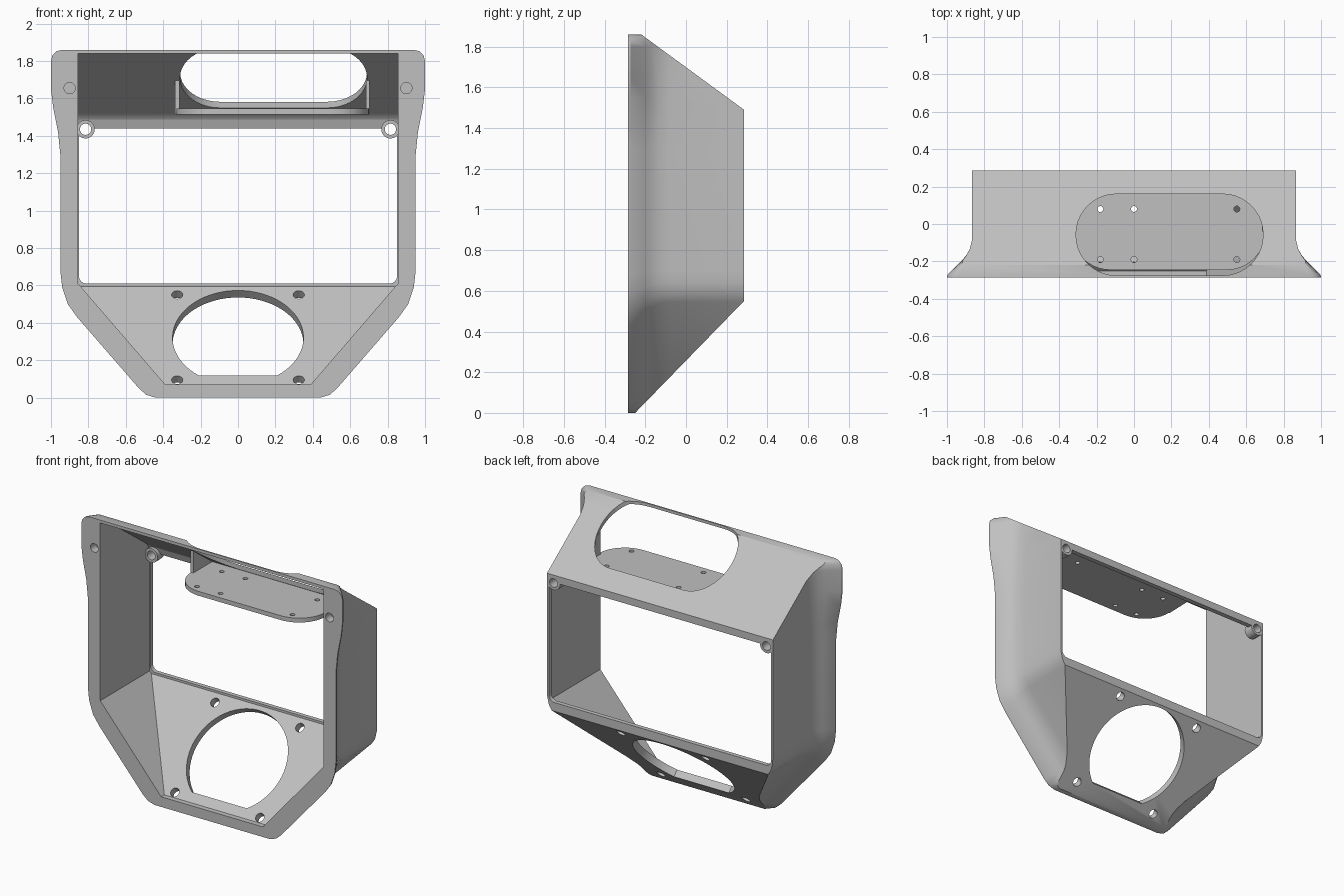
import bpy, bmesh
from math import sin, cos, pi, radians, asin
from mathutils import Vector

if "Cube" in bpy.data.objects:
    bpy.data.objects.remove(bpy.data.objects["Cube"])

grey = bpy.data.materials.new("light grey")
grey.use_nodes = True
grey.diffuse_color = (0.53, 0.53, 0.53, 1)
grey.node_tree.nodes["Principled BSDF"].inputs["Base Color"].default_value = (0.53, 0.53, 0.53, 1)

# Axes used to place a flat outline: u, v in the plane, w along the extrusion
X, Y, Z = Vector((1, 0, 0)), Vector((0, 1, 0)), Vector((0, 0, 1))
FRONT, SIDE, TOP = (X, Z, Y), (Y, Z, X), (X, Y, Z)
SLOPE = (X, (Y + Z).normalized(), (Z - Y).normalized())


def loft(name, rings):
    """Closed solid through rings of equal point count."""
    bm = bmesh.new()
    rows = [[bm.verts.new(p) for p in ring] for ring in rings]
    n = len(rows[0])
    for a, b in zip(rows, rows[1:]):
        for i in range(n):
            j = (i + 1) % n
            bm.faces.new((a[i], a[j], b[j], b[i]))
    bm.faces.new(rows[0])
    bm.faces.new(rows[-1])
    bmesh.ops.recalc_face_normals(bm, faces=bm.faces)
    mesh = bpy.data.meshes.new(name)
    bm.to_mesh(mesh)
    bm.free()
    obj = bpy.data.objects.new(name, mesh)
    bpy.context.collection.objects.link(obj)
    mesh.materials.append(grey)
    return obj


def prism(name, pts, axes, lo, hi, origin=(0, 0, 0)):
    u, v, w = axes
    o = Vector(origin)
    return loft(name, [[o + u * p[0] + v * p[1] + w * d for p in pts] for d in (lo, hi)])


def combine(obj, tool, operation="DIFFERENCE"):
    mod = obj.modifiers.new("combine", "BOOLEAN")
    mod.operation = operation
    mod.solver = "EXACT"
    mod.object = tool
    bpy.context.view_layer.objects.active = obj
    bpy.ops.object.modifier_apply(modifier=mod.name)
    bpy.data.objects.remove(tool)


def circle(r, cx=0, cy=0, n=32):
    return [(cx + r * cos(2 * pi * i / n), cy + r * sin(2 * pi * i / n)) for i in range(n)]


def rounded(x0, x1, y0, y1, r_low, r_high, n=10):
    """Rectangle outline with separate lower and upper corner radii."""
    pts = []
    for x, y, r, sx, sy, start in ((x1, y1, r_high, -1, -1, 0), (x0, y1, r_high, 1, -1, 90),
                                   (x0, y0, r_low, 1, 1, 180), (x1, y0, r_low, -1, 1, 270)):
        for i in range(n + 1 if r else 1):
            a = radians(start + 90 * i / n)
            pts.append((x + sx * r + r * cos(a), y + sy * r + r * sin(a)))
    return pts


def mirrored(half):
    return half + [(-x, z) for x, z in reversed(half)]


# Outer shell: flange outline flaring back into the narrower body
flange = mirrored([(.94, 1.86), (.97, 1.852), (.992, 1.83), (1, 1.8), (1, 1.65), (.988, 1.55),
                   (.962, 1.42), (.95, 1.3), (.95, .68), (.94, .59), (.91, .5), (.86, .43),
                   (.53, .05), (.49, .015), (.44, 0)])
body = mirrored([(.855, 1.86), (.86, 1.857), (.864, 1.85), (.865, 1.8), (.865, 1.65), (.865, 1.55),
                 (.865, 1.42), (.865, 1.3), (.865, .7), (.863, .64), (.85, .585), (.825, .545),
                 (.44, .1), (.41, .05), (.37, 0)])
flare = [(-.285, 1), (-.272, .98), (-.2, .44), (-.17, .25), (-.135, .1), (-.08, 0), (.285, 0)]
shell = loft("housing_shell", [[(b[0] + (f[0] - b[0]) * k, y, b[1] + (f[1] - b[1]) * k)
                                for f, b in zip(flange, body)] for y, k in flare])

# Sloped roof and sloped floor
combine(shell, prism("wedge", [(-.411, 2), (.4, 1.406), (.4, .668), (-.35, -.103)], SIDE, -2, 2),
        "INTERSECT")

# Hollow interior
cavity = prism("cavity", mirrored([(.84, 1.9), (.855, 1.88), (.855, .61), (.38, .06), (.33, 0)]),
               FRONT, -.5, .5)
combine(cavity, prism("cavity_side", [(-.4, 1.84), (-.235, 1.84), (.2, 1.52), (.235, 1.49),
                                      (.255, 1.43), (.255, .595), (-.25, .07), (-.4, .07)],
                      SIDE, -1, 1), "INTERSECT")
combine(shell, cavity)

# Rear window, with screw bosses in its upper corners
combine(shell, prism("window", rounded(-.85, .85, .61, 1.44, .04, .015), FRONT, .2, .4))
for s in (-1, 1):
    combine(shell, prism("boss", circle(.049, s * .815, 1.435), FRONT, .215, .284), "UNION")
    combine(shell, prism("boss_hole", circle(.03, s * .815, 1.435), FRONT, .1, .4))
    combine(shell, prism("flange_hole", circle(.03, s * .9, 1.655), FRONT, -.4, -.225))

# Long rounded slot through the roof
combine(shell, prism("slot", rounded(-.31, .69, -.275, .16, .215, .215), TOP, 1.5, 2))

# Round floor opening with a flat lower edge, and its four screw holes
low = asin(.8)
opening = [(.35 * cos(a), .35 * sin(a)) for a in
           [-low + (pi + 2 * low) * i / 56 for i in range(57)]]
combine(shell, prism("floor_opening", opening, SLOPE, -.2, .2, (0, -.008, .32)))
for x in (-.325, .325):
    for y, z in ((.212, .55), (-.226, .095)):
        combine(shell, prism("floor_hole", circle(.03, n=20), SLOPE, -.2, .06, (x, y, z)))

# Mounting plate hung below the slot
plate = prism("mounting_plate", rounded(-.33, .7, -.245, .2, .2, 0), TOP, 1.515, 1.545)
for x in (-.18, 0, .55):
    for y in (-.19, .08):
        combine(plate, prism("plate_hole", circle(.016, x, y, 16), TOP, 1.4, 1.7))

# Gussets tying the plate to the roof
gussets = [prism(side + "_gusset", [(-.04, 1.516), (-.04, 1.705), (.21, 1.522)], SIDE, a, b)
           for side, a, b in (("right", -.336, -.314), ("left", .684, .704))]

for obj in [shell, plate] + gussets:
    bpy.ops.object.select_all(action="DESELECT")
    obj.select_set(True)
    bpy.context.view_layer.objects.active = obj
    bpy.ops.object.shade_smooth_by_angle(angle=radians(32))
